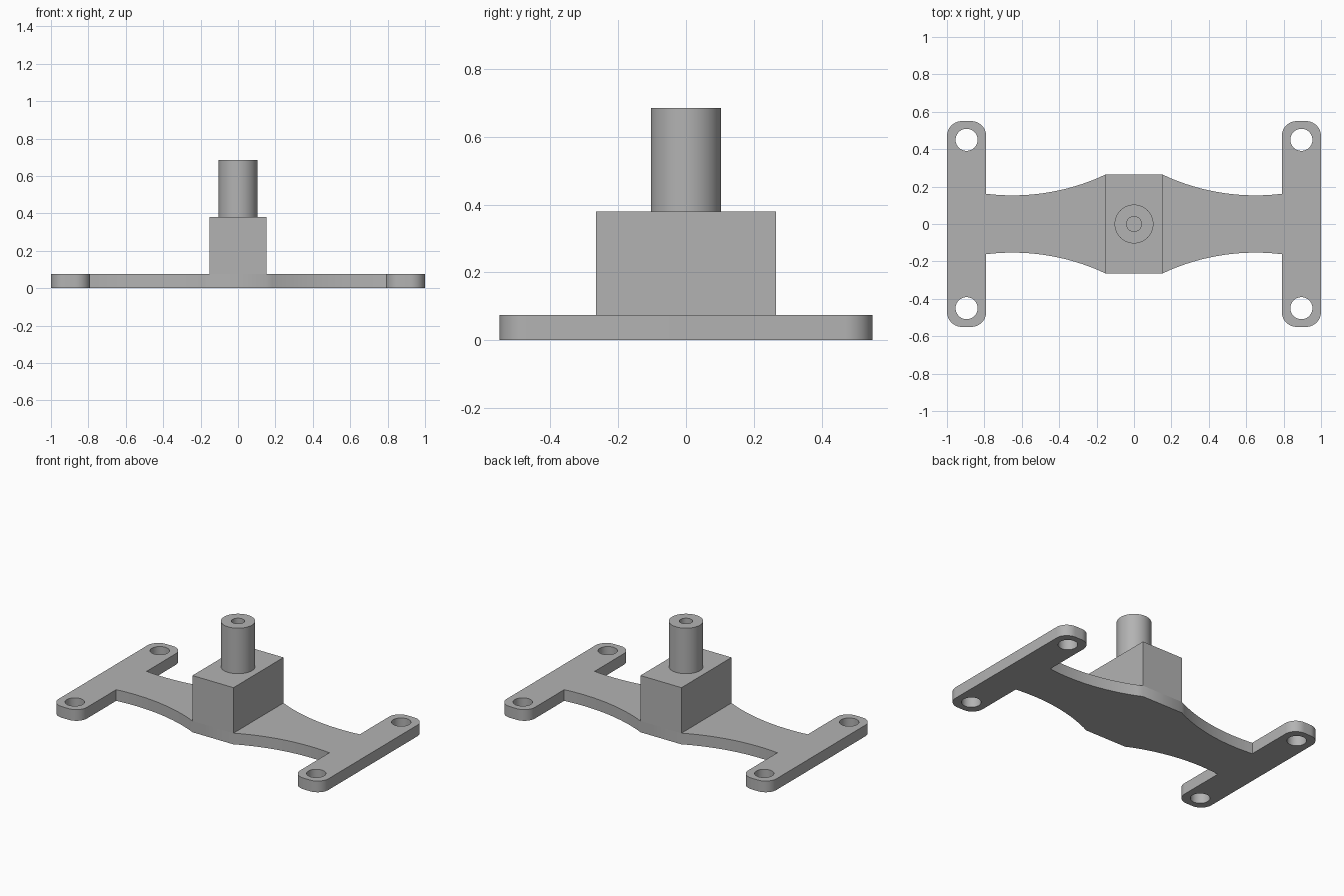
import bpy, bmesh
from math import sin, cos, pi, sqrt, radians

cube = bpy.data.objects.get("Cube")
if cube:
    bpy.data.objects.remove(cube, do_unlink=True)

PLATE, BLOCK, TOP = 0.075, 0.38, 0.685
BLOCK_X, BLOCK_Y = 0.152, 0.265
BAR_IN, BAR_OUT, BAR_Y, CORNER = 0.79, 1.0, 0.55, 0.08
HOLE_X, HOLE_Y, HOLE_R = 0.895, 0.45, 0.059

grey = bpy.data.materials.new("plain grey")
grey.use_nodes = True
colour = (0.45, 0.45, 0.45, 1)
grey.diffuse_color = colour
grey.node_tree.nodes["Principled BSDF"].inputs["Base Color"].default_value = colour


def make_object(name, bm):
    bmesh.ops.recalc_face_normals(bm, faces=bm.faces)
    mesh = bpy.data.meshes.new(name)
    bm.to_mesh(mesh)
    bm.free()
    mesh.materials.append(grey)
    obj = bpy.data.objects.new(name, mesh)
    bpy.context.collection.objects.link(obj)
    return obj


def activate(obj):
    bpy.ops.object.select_all(action='DESELECT')
    obj.select_set(True)
    bpy.context.view_layer.objects.active = obj


def raise_face(bm, face, height):
    new = bmesh.ops.extrude_face_region(bm, geom=[face])["geom"]
    verts = [v for v in new if isinstance(v, bmesh.types.BMVert)]
    bmesh.ops.translate(bm, verts=verts, vec=(0, 0, height))
    return next(f for f in new if isinstance(f, bmesh.types.BMFace))


# One quarter of the plate outline: waist arc, then rounded bar end
ARC_R, WAIST_X, WAIST_Y, STEPS = 1.17, 0.65, 0.153, 20
quarter = []
for i in range(STEPS + 1):
    x = BLOCK_X + (BAR_IN - BLOCK_X) * i / STEPS
    quarter.append((x, WAIST_Y + ARC_R - sqrt(ARC_R**2 - (x - WAIST_X)**2)))
quarter[0] = (BLOCK_X, BLOCK_Y)
for cx, start in ((BAR_IN + CORNER, pi), (BAR_OUT - CORNER, pi / 2)):
    for i in range(13):
        a = start - pi / 2 * i / 12
        quarter.append((cx + CORNER * cos(a), BAR_Y - CORNER + CORNER * sin(a)))

half = quarter + [(x, -y) for x, y in reversed(quarter)]
outline = half + [(-x, y) for x, y in reversed(half)]

# Plate with the centre block raised from it
bm = bmesh.new()
face = bm.faces.new([bm.verts.new((x, y, 0)) for x, y in outline])
top = raise_face(bm, face, PLATE)
for side in (1, -1):
    ends = [v for v in bm.verts if v.co.z > 0.01
            and abs(v.co.x - side * BLOCK_X) < 1e-4]
    top = next(f for f in bm.faces if all(v in f.verts for v in ends))
    bmesh.utils.face_split(top, *ends)
middle = next(f for f in bm.faces if len(f.verts) == 4
              and all(v.co.z > 0.01 and abs(v.co.x) < 0.2 for v in f.verts))
raise_face(bm, middle, BLOCK - PLATE)
bmesh.ops.dissolve_limit(bm, angle_limit=radians(0.2), verts=bm.verts, edges=bm.edges)
bracket = make_object("bracket_base", bm)

# Bolt holes through the four bar ends
bm = bmesh.new()
for sx in (1, -1):
    for sy in (1, -1):
        new = bmesh.ops.create_cone(bm, cap_ends=True, segments=40, radius1=HOLE_R,
                                    radius2=HOLE_R, depth=0.4)["verts"]
        bmesh.ops.translate(bm, verts=new, vec=(sx * HOLE_X, sy * HOLE_Y, 0))
cutter = make_object("bolt_hole_cutter", bm)
cutter.hide_render = True
mod = bracket.modifiers.new("bolt holes", 'BOOLEAN')
mod.operation, mod.solver, mod.object = 'DIFFERENCE', 'EXACT', cutter
activate(bracket)
bpy.ops.object.modifier_apply(modifier=mod.name)
bpy.data.objects.remove(cutter, do_unlink=True)

# Post with a blind bore, turned from a profile
bm = bmesh.new()
profile = [(0.104, BLOCK), (0.104, TOP), (0.04, TOP), (0.04, BLOCK), (0, BLOCK)]
verts = [bm.verts.new((r, 0, z)) for r, z in profile]
edges = [bm.edges.new(pair) for pair in zip(verts, verts[1:])]
bmesh.ops.spin(bm, geom=verts + edges, cent=(0, 0, 0), axis=(0, 0, 1),
               angle=2 * pi, steps=64)
bmesh.ops.remove_doubles(bm, verts=bm.verts, dist=1e-4)
post = make_object("post", bm)
# Outer wall must face away from the axis
wall = max(post.data.polygons, key=lambda p: p.center.xy.length)
if wall.normal.xy.dot(wall.center.xy) < 0:
    post.data.flip_normals()

for obj in (bracket, post):
    activate(obj)
    bpy.ops.object.shade_smooth_by_angle(angle=radians(30))
